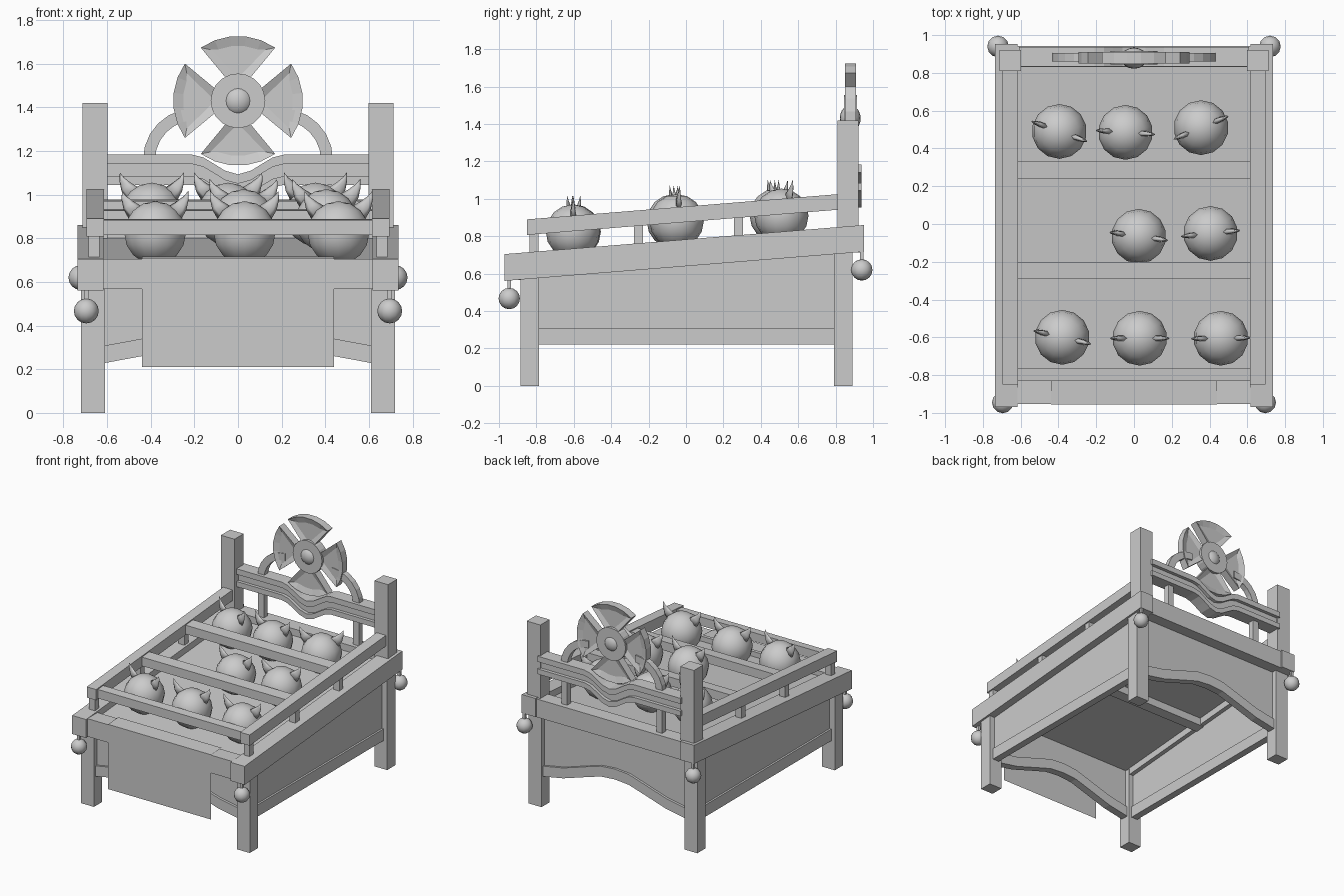
import bpy, bmesh, math
from mathutils import Vector, Matrix

cube = bpy.data.objects.get("Cube")
if cube:
    bpy.data.objects.remove(cube)

grey = bpy.data.materials.new("plain grey")
grey.use_nodes = True
grey.diffuse_color = (0.6, 0.6, 0.6, 1)
grey.node_tree.nodes["Principled BSDF"].inputs["Base Color"].default_value = (0.6, 0.6, 0.6, 1)


def finish(name, bm, smooth=False):
    bmesh.ops.recalc_face_normals(bm, faces=bm.faces)
    mesh = bpy.data.meshes.new(name)
    bm.to_mesh(mesh)
    bm.free()
    mesh.materials.append(grey)
    ob = bpy.data.objects.new(name, mesh)
    bpy.context.collection.objects.link(ob)
    if smooth:
        mesh.shade_smooth()
    return ob


def box(name, x, y, z):
    """Box from (low, high) ranges."""
    bm = bmesh.new()
    bmesh.ops.create_cube(bm, size=1)
    for v in bm.verts:
        v.co = [r[0] if c < 0 else r[1] for c, r in zip(v.co, (x, y, z))]
    return finish(name, bm)


def prism(name, pts, axis, a, b, inset=0):
    """Extrude a flat outline along x (yz outline) or y (xz outline)."""
    place = (lambda p, d: (d, p[0], p[1])) if axis == "x" else (lambda p, d: (p[0], d, p[1]))
    bm = bmesh.new()
    lo = [bm.verts.new(place(p, a)) for p in pts]
    hi = [bm.verts.new(place(p, b)) for p in pts]
    caps = [bm.faces.new(lo), bm.faces.new(hi)]
    for i in range(len(pts)):
        j = (i + 1) % len(pts)
        bm.faces.new((lo[i], lo[j], hi[j], hi[i]))
    bmesh.ops.recalc_face_normals(bm, faces=bm.faces)
    if inset:
        bmesh.ops.inset_individual(bm, faces=caps, thickness=inset, depth=-0.015)
    return finish(name, bm)


def ball(name, centre, r, segs=14, rings=8):
    bm = bmesh.new()
    bmesh.ops.create_uvsphere(bm, u_segments=segs, v_segments=rings, radius=r)
    bmesh.ops.translate(bm, verts=bm.verts, vec=centre)
    return finish(name, bm, True)


def slope(y):
    """Height of the top of the sloping side rail."""
    return 0.783 + 0.081 * y


def sloped(name, x, y, drop_top, drop_bottom):
    a, b = y
    pts = [(a, slope(a) - drop_top), (b, slope(b) - drop_top),
           (b, slope(b) - drop_bottom), (a, slope(a) - drop_bottom)]
    return prism(name, pts, "x", *x)


# Parts that repeat on both sides
for s, side in ((-1, "right"), (1, "left")):
    def rng(a, b):
        return tuple(sorted((s * a, s * b)))
    box(side + "_front_leg", rng(.61, .72), (-.885, -.785), (0, .62))
    box(side + "_back_leg", rng(.61, .72), (.79, .89), (0, .75))
    box(side + "_back_post", rng(.597, .713), (.81, .922), (.75, 1.42))
    sloped(side + "_side_rail", rng(.617, .735), (-.97, .953), 0, .143)
    sloped(side + "_side_panel", rng(.65, .675), (-.8, .8), .13, .13 + .01)
    prism(side + "_side_board", [(-.8, .28), (.8, .28), (.8, .75), (-.8, .62)], "x", *rng(.65, .675))
    box(side + "_side_stretcher", rng(.635, .69), (-.79, .79), (.22, .31))
    sloped(side + "_guard_rail", rng(.615, .695), (-.85, .815), -.176, -.093)
    for y in (-.812, -.255, .28):
        sloped(side + "_guard_post", rng(.635, .685), (y - .024, y + .024), -.1, .02)
    box(side + "_headboard_post", rng(.38, .43), (.86, .905), (.84, 1.07))

    # Curved brace beside the wheel
    arc = [math.radians(a) for a in range(0, 91, 15)]
    pts = [(s * (.2 + .235 * math.cos(a)), 1.16 + .235 * math.sin(a)) for a in arc]
    pts += [(s * (.2 + .18 * math.cos(a)), 1.16 + .18 * math.sin(a)) for a in reversed(arc)]
    prism(side + "_wheel_brace", pts, "y", .86, .905)

    # Hanging corner balls
    for end, x, y, z, top in (("front", .695, -.945, .467, .58), ("back", .72, .94, .62, .73)):
        ball(side + "_" + end + "_hanging_ball", (s * x, y, z), .057, 12, 8)
        box(side + "_" + end + "_cord", (s * x - .01, s * x + .01), (y - .01, y + .01), (z, top))

# Frame ends, floor and cross bars
box("front_rail", (-.62, .62), (-.953, -.83), (.567, .705))
box("back_rail", (-.62, .62), (.83, .942), (.713, .853))
sloped("floor", (-.63, .63), (-.85, .85), .05, .09)
sloped("floor_beam", (-.65, .65), (-.06, .02), .08, .15)
for y, w in ((-.797, .033), (-.247, .045), (.285, .045)):
    sloped("cross_bar", (-.62, .62), (y - w, y + w), -.168, -.1)

# Arched end boards with a trim along the lower edge
arch = [(0, .37), (.12, .36), (.25, .32), (.44, .26), (.63, .225)]
edge = [(-x, z) for x, z in reversed(arch[1:])] + arch
for end, y, top in (("front", -.835, .62), ("back", .84, .76)):
    prism(end + "_end_board", edge + [(.63, top), (-.63, top)], "y", y - .012, y + .012)
    prism(end + "_arched_trim", edge + [(x, z + .08) for x, z in reversed(edge)], "y", y - .03, y + .03)

# Cloth draped over the front rail
bm = bmesh.new()
rows = [[bm.verts.new((x, y, z)) for x in (-.44, .44)]
        for y, z in ((-.955, .21), (-.955, .709), (-.83, .716))]
for r, q in zip(rows, rows[1:]):
    bm.faces.new((r[0], r[1], q[1], q[0]))
finish("front_cloth", bm)

# Headboard with a dipped centre
xs = [-.61, -.21, -.16, -.11, -.06, 0, .06, .11, .16, .21, .61]


def dip(x):
    return -.045 * (1 + math.cos(math.pi * x / .21)) if abs(x) < .21 else 0


for name, z0, z1, y0, y1 in (("headboard_top_trim", 1.14, 1.183, .835, .938),
                             ("headboard_panel", 1.08, 1.145, .86, .912),
                             ("headboard_bottom_trim", 1.045, 1.085, .835, .938)):
    pts = [(x, z0 + dip(x)) for x in xs] + [(x, z1 + dip(x)) for x in reversed(xs)]
    prism(name, pts, "y", y0, y1)

# Wheel of four recessed petals
hub = Vector((0, 1.43))
for k in range(4):
    outline = [(-.035, .08)]
    outline += [(.297 * math.sin(math.radians(a)), .297 * math.cos(math.radians(a))) for a in range(-35, 36, 14)]
    outline.append((.035, .08))
    turn = Matrix.Rotation(k * math.pi / 2, 2)
    prism("wheel_petal", [hub + turn @ Vector(p) for p in outline], "y", .85, .91, inset=.045)
ring = [math.tau * i / 20 for i in range(20)]
prism("wheel_hub", [hub + .125 * Vector((math.cos(a), math.sin(a))) for a in ring], "y", .845, .915)
boss = ball("wheel_boss", (0, 0, 0), .07, 16, 10)
boss.scale.y = .8
boss.location = (0, .878, 1.43)


# Horned balls
def horn(name, centre, angle, s):
    bm = bmesh.new()
    loops = []
    for dx, dz, w in ((.085, .085, .045), (.125, .125, .03), (.147, .16, .014)):
        tilt = Vector((.75, 0, -.66)) * w
        loops.append([bm.verts.new(Vector((dx, 0, dz)) + tilt * math.cos(t) + Vector((0, .4 * w * math.sin(t), 0)))
                      for t in (math.tau * i / 6 for i in range(6))])
    for a, b in zip(loops, loops[1:]):
        for i in range(6):
            bm.faces.new((a[i], a[i - 1], b[i - 1], b[i]))
    tip = bm.verts.new((.156, 0, .192))
    for i in range(6):
        bm.faces.new((loops[-1][i], loops[-1][i - 1], tip))
    bm.faces.new(loops[0])
    spin = Matrix.Rotation(math.radians(angle) + (math.pi if s < 0 else 0), 4, "Z")
    bmesh.ops.transform(bm, matrix=Matrix.Translation(centre) @ spin, verts=bm.verts)
    finish(name, bm, True)


for x, y, z, angle in ((-.395, .49, .91, -20), (-.045, .485, .91, -4), (.355, .51, .91, 23),
                       (.025, -.065, .88, -8), (.405, -.05, .88, 6),
                       (-.38, -.6, .825, -13), (.03, -.605, .825, 0), (.46, -.605, .825, 1)):
    ball("horned_ball", (x, y, z), .145)
    for s in (-1, 1):
        horn("horn", (x, y, z), angle, s)
